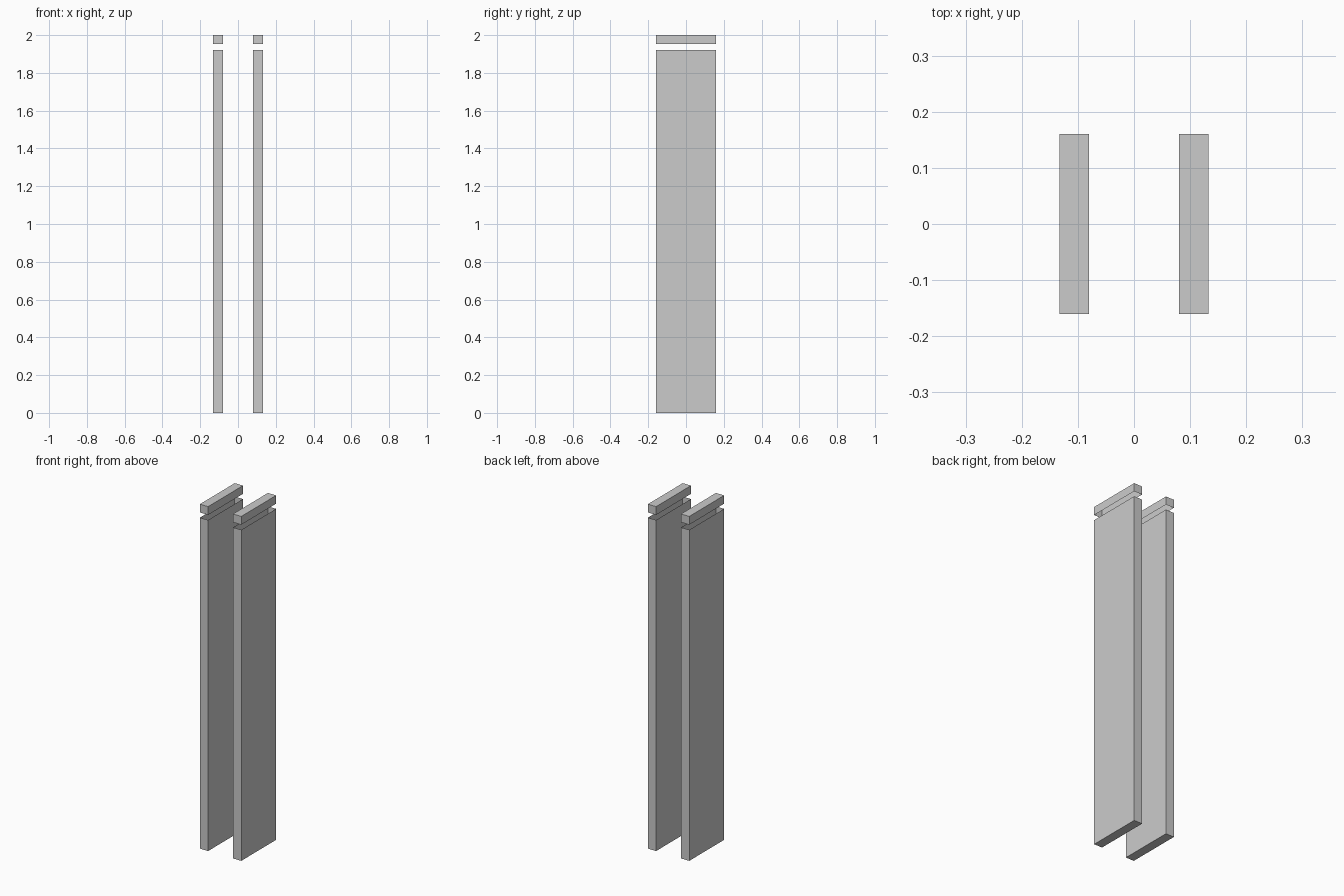
import bpy, bmesh

if "Cube" in bpy.data.objects:
    bpy.data.objects.remove(bpy.data.objects["Cube"])

X_IN, X_OUT, HALF_DEPTH = 0.08, 0.133, 0.16


def open_box(name, side, z0, z1, open_normal):
    """Box shell with the face pointing along open_normal (z) left out."""
    bm = bmesh.new()
    bmesh.ops.create_cube(bm, size=1)
    bm.normal_update()
    bmesh.ops.delete(bm, geom=[f for f in bm.faces if f.normal.z * open_normal > 0.5],
                     context='FACES_ONLY')
    bmesh.ops.scale(bm, vec=(X_OUT - X_IN, HALF_DEPTH * 2, z1 - z0), verts=bm.verts)
    bmesh.ops.translate(bm, vec=(side * (X_IN + X_OUT) / 2, 0, (z0 + z1) / 2), verts=bm.verts)
    mesh = bpy.data.meshes.new(name)
    bm.to_mesh(mesh)
    bm.free()
    bpy.context.collection.objects.link(bpy.data.objects.new(name, mesh))


for label, side in (("left", -1), ("right", 1)):
    # tall upright slab, hollow and open at the top
    open_box(f"{label}_panel", side, 0.0, 1.922, 1)
    # cap floating above a thin gap, open underneath
    open_box(f"{label}_cap", side, 1.952, 2.0, -1)
